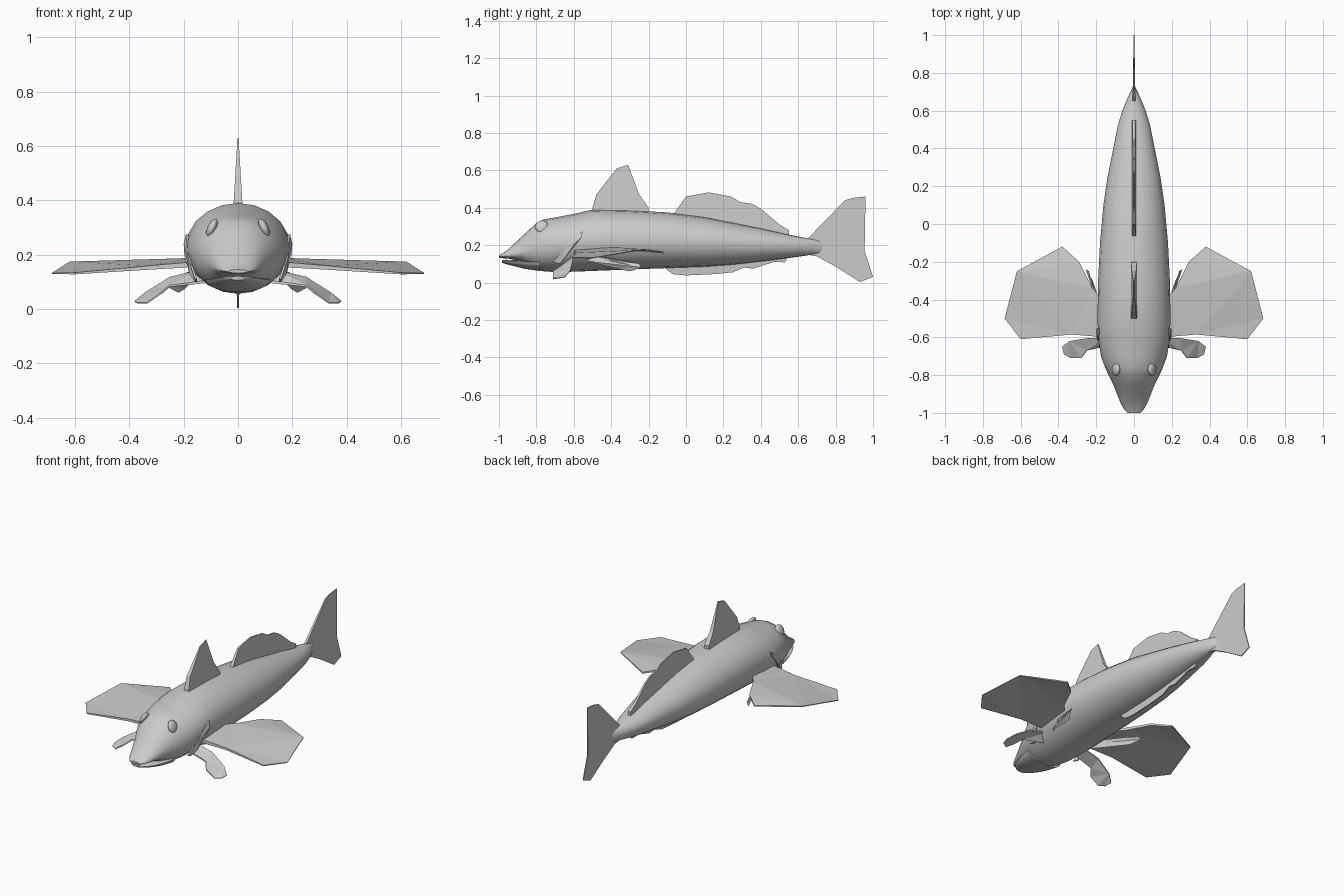
import bpy, bmesh, math
from mathutils import Vector

grey = bpy.data.materials.new("plain grey")
grey.diffuse_color = (0.6, 0.6, 0.6, 1)


def finish(name, bm, mirror=False, smooth=None):
    bmesh.ops.recalc_face_normals(bm, faces=bm.faces)
    mesh = bpy.data.meshes.new(name)
    bm.to_mesh(mesh)
    bm.free()
    mesh.materials.append(grey)
    ob = bpy.data.objects.new(name, mesh)
    bpy.context.collection.objects.link(ob)
    if mirror:
        ob.modifiers.new("mirror", 'MIRROR')
    if smooth:
        bpy.ops.object.select_all(action='DESELECT')
        ob.select_set(True)
        bpy.context.view_layer.objects.active = ob
        bpy.ops.object.shade_smooth_by_angle(angle=math.radians(smooth))
    return ob


def loft(name, stations, sides=20):
    """Stations are (y, half width, top z, bottom z, z of the widest point)."""
    bm = bmesh.new()
    rings = []
    for y, w, top, bottom, mid in stations:
        ring = []
        for i in range(sides):
            a = 2 * math.pi * i / sides
            s = math.sin(a)
            z = mid + s * (top - mid if s > 0 else mid - bottom)
            ring.append(bm.verts.new((w * math.cos(a), y, z)))
        rings.append(ring)
    for r0, r1 in zip(rings, rings[1:]):
        for i in range(sides):
            j = (i + 1) % sides
            bm.faces.new((r0[i], r0[j], r1[j], r1[i]))
    bm.faces.new(rings[0])
    bm.faces.new(rings[-1])
    return finish(name, bm, smooth=50)


def fin(name, points, normal, root=0.006, tip=0.002, mirror=False):
    """Thin blade from an outline; thick at its first and last point, thin far away."""
    pts = [Vector(p) for p in points]
    n = Vector(normal).normalized()
    a, b = pts[0], pts[-1]

    def reach(p):
        t = max(0, min(1, (p - a).dot(b - a) / (b - a).length_squared))
        return (p - a.lerp(b, t)).length
    far = max(reach(p) for p in pts)
    bm = bmesh.new()
    sides = []
    for s in (1, -1):
        sides.append([bm.verts.new(p + n * s * (root + (tip - root) * reach(p) / far))
                      for p in pts])
    u, d = sides
    for i in range(len(pts)):
        j = (i + 1) % len(pts)
        bm.faces.new((u[i], u[j], d[j], d[i]))
    caps = [bm.faces.new(u), bm.faces.new(d[::-1])]
    bmesh.ops.triangulate(bm, faces=caps)
    return finish(name, bm, mirror)


def upright(points):
    return [(0, y, z) for y, z in points]


# Body with the upper snout
loft("body", [
    (-1.00, .035, .145, .132, .138), (-.98, .053, .156, .130, .14),
    (-.95, .07, .178, .128, .145), (-.90, .09, .225, .118, .155),
    (-.85, .11, .272, .09, .17), (-.80, .135, .318, .068, .185),
    (-.76, .153, .338, .06, .195), (-.70, .175, .348, .056, .205),
    (-.60, .19, .367, .058, .22), (-.50, .193, .39, .062, .225),
    (-.30, .19, .386, .07, .225), (-.10, .18, .375, .077, .22),
    (.10, .162, .35, .084, .215), (.25, .14, .32, .095, .21),
    (.40, .11, .29, .112, .205), (.52, .086, .263, .127, .20),
    (.60, .062, .246, .138, .196), (.66, .038, .235, .147, .193),
    (.71, .014, .225, .155, .19), (.735, .003, .215, .165, .19)])

# Lower jaw, leaving an open mouth slit
loft("lower_jaw", [
    (-.985, .03, .121, .106, .115), (-.96, .058, .122, .098, .115),
    (-.92, .08, .120, .088, .112), (-.86, .10, .116, .073, .11),
    (-.78, .12, .116, .062, .11)])

# Eyes
bm = bmesh.new()
bmesh.ops.create_uvsphere(bm, u_segments=16, v_segments=10, radius=1)
for v in bm.verts:
    x, y, z = v.co
    v.co = (.096 + .018 * x - .012 * z, -.77 + .036 * y, .298 + .034 * z)
finish("eyes", bm, mirror=True, smooth=60)

# Gill covers
fin("gill_covers", [
    (.188, -.55, .275), (.196, -.56, .24), (.194, -.60, .20), (.175, -.65, .13),
    (.155, -.675, .10), (.155, -.71, .11), (.180, -.65, .19), (.185, -.59, .25)],
    (1, 0, 0), .004, .004, True)

# Upright fins
fin("front_dorsal_fin", upright([
    (-.50, .36), (-.50, .40), (-.48, .47), (-.37, .61), (-.31, .63),
    (-.25, .47), (-.20, .40), (-.20, .36)]), (1, 0, 0), .018, .002)
fin("rear_dorsal_fin", upright([
    (-.08, .35), (-.06, .375), (0, .46), (.12, .482), (.24, .46), (.29, .43),
    (.35, .422), (.40, .395), (.50, .31), (.55, .28), (.55, .24)]),
    (1, 0, 0), .011, .003)
fin("anal_fin", upright([
    (-.12, .10), (-.11, .075), (-.07, .045), (0, .038), (.15, .045), (.25, .055),
    (.31, .08), (.36, .075), (.47, .11), (.53, .108), (.55, .15)]),
    (1, 0, 0), .008, .003)
fin("tail_fin", upright([
    (.64, .225), (.66, .245), (.85, .44), (.89, .452), (.96, .46), (.955, .17),
    (1.0, .03), (.93, .003), (.80, .085), (.70, .14), (.64, .15)]),
    (1, 0, 0), .008, .002)

# Paired fins
fin("pectoral_fins", [
    (.15, -.60, .165), (.33, -.585, .152), (.60, -.61, .131), (.685, -.50, .131),
    (.62, -.25, .172), (.38, -.12, .16), (.29, -.20, .172), (.22, -.34, .178),
    (.15, -.42, .18)], (0, 0, 1), .010, .002, True)
fin("pelvic_fins", [
    (.11, -.60, .125), (.17, -.48, .105), (.20, -.36, .075), (.22, -.30, .062),
    (.255, -.24, .08), (.24, -.25, .10), (.19, -.42, .13), (.14, -.52, .15)],
    (.5, 0, .8), .005, .002, True)
fin("throat_fins", [
    (.12, -.64, .10), (.25, -.67, .085), (.28, -.71, .06), (.335, -.71, .022),
    (.37, -.69, .022), (.38, -.65, .028), (.34, -.62, .06), (.25, -.605, .115),
    (.14, -.60, .14)], (.45, 0, .9), .005, .002, True)
